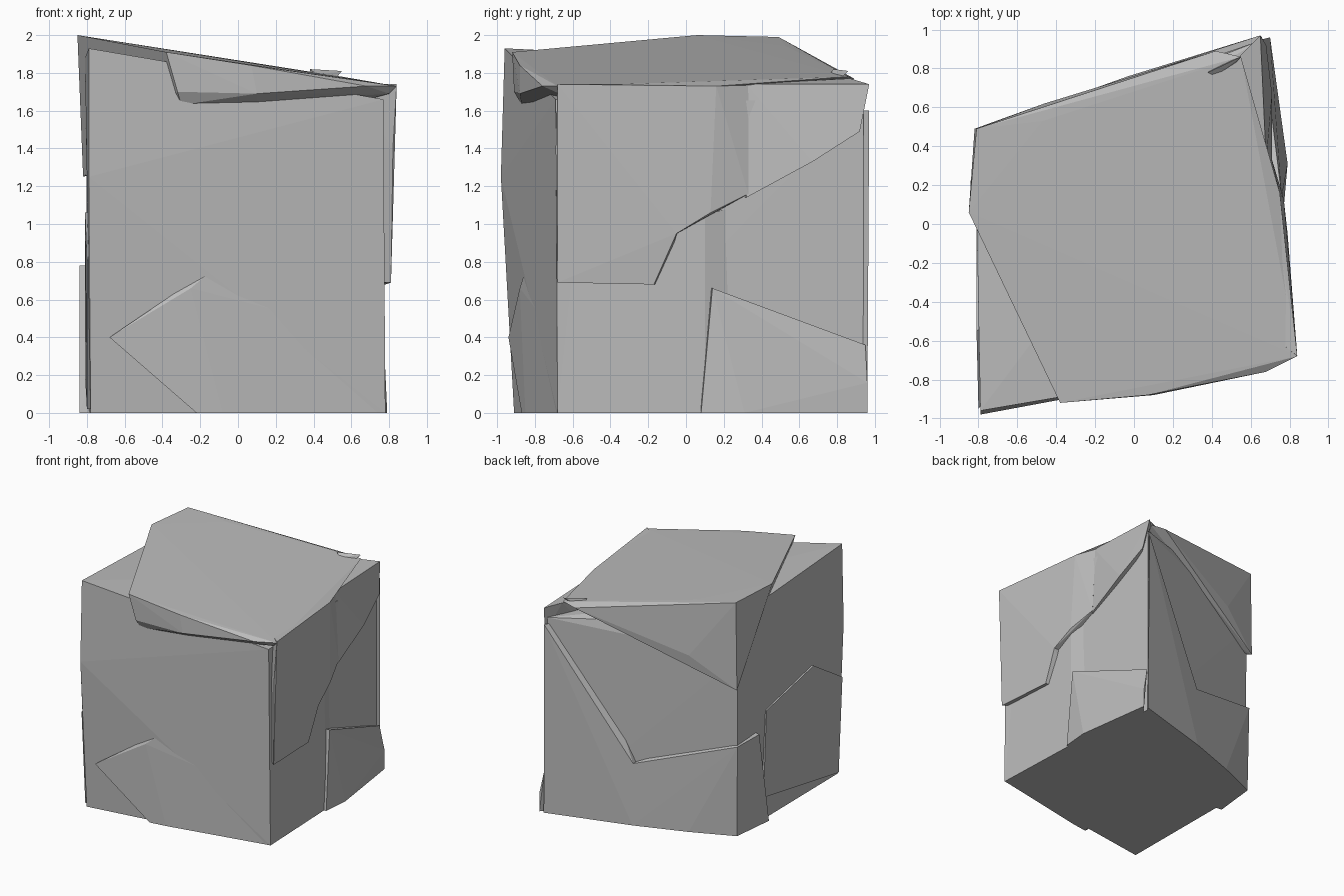
import bpy
import bmesh
from mathutils import Vector

default_cube = bpy.data.objects.get("Cube")
if default_cube:
    bpy.data.objects.remove(default_cube, do_unlink=True)

# One plain stone colour
stone = bpy.data.materials.new("stone_grey")
stone.use_nodes = True
grey = (.5, .5, .5, 1)
stone.diffuse_color = grey
stone.node_tree.nodes["Principled BSDF"].inputs["Base Color"].default_value = grey


def chunk(name, corners, root=None):
    """Flat-faced convex piece of rock around the corners.
    With a root factor, the corners are repeated nearer the central axis,
    so that a surface plate is anchored inside the core."""
    points = [Vector(corner) for corner in corners]
    if root:
        points += [Vector((p.x * root, p.y * root, p.z)) for p in points]
    bm = bmesh.new()
    for point in points:
        bm.verts.new(point)
    hull = bmesh.ops.convex_hull(bm, input=bm.verts[:])
    unused = {g for g in hull["geom_interior"] + hull["geom_unused"]
              if isinstance(g, bmesh.types.BMVert)}
    bmesh.ops.delete(bm, geom=list(unused), context="VERTS")
    bmesh.ops.recalc_face_normals(bm, faces=bm.faces[:])
    mesh = bpy.data.meshes.new(name)
    bm.to_mesh(mesh)
    bm.free()
    mesh.materials.append(stone)
    rock = bpy.data.objects.new(name, mesh)
    bpy.context.collection.objects.link(rock)
    return rock


# Main body: the recessed surfaces between the split plates
chunk("core_block", [
    (-.78, -.91, 0), (.78, -.68, 0), (.64, .94, 0), (-.79, .44, 0),
    (-.79, -.94, .6), (-.79, -.98, 1.25), (-.79, -.96, 1.93), (-.38, -.89, 1.86),
    (.77, -.68, .7), (.77, -.69, 1.66),
    (.64, .94, 1.65), (-.8, .45, 1.5), (-.81, .06, 1.88), (0, .69, 1.7),
])

# Tilted cap that overhangs the front and runs down the rear corner
chunk("cap_slab", [
    (-.85, .06, 2), (-.81, .49, 1.99), (-.47, .53, 1.94), (.55, .86, 1.78),
    (.68, .33, 1.74), (.75, .16, 1.73), (.84, -.68, 1.73), (.68, -.76, 1.73),
    (.07, -.88, 1.84), (-.38, -.92, 1.91),
    (-.32, -.91, 1.7), (.1, -.88, 1.69), (-.3, -.87, 1.63), (.1, -.8, 1.64),
    (.8, -.67, 1.69), (-.82, .49, 1.25), (-.46, .62, 1.5), (.42, .89, 1.77),
])

# Plates split off the right-hand side
chunk("side_plate_front", [
    (.84, -.68, 1.74), (.82, -.69, 1.4), (.81, -.68, .69), (.8, -.42, .78),
    (.78, -.17, .68), (.79, -.05, .95),
], root=.7)
chunk("side_plate_middle", [
    (.84, -.68, 1.74), (.79, -.05, .95), (.77, .13, 1.06),
    (.75, .16, 1.73), (.68, .33, 1.74), (.71, .33, 1.16),
], root=.7)
chunk("side_plate_rear", [
    (.71, .32, 1.14), (.71, .67, 1.33), (.68, .92, 1.49),
    (.65, .97, 1.74), (.68, .32, 1.74), (.55, .87, 1.77),
], root=.7)
chunk("side_plate_base", [
    (.78, -.68, 0), (.77, -.68, .9), (.75, .1, 0), (.74, .1, 1.05),
    (.67, .3, 0), (.67, .3, 1.1),
], root=.7)
chunk("side_plate_low", [
    (.77, .08, 0), (.79, .31, 0), (.7, .96, 0), (.7, .96, .16),
    (.76, .14, .66), (.73, .31, .58), (.66, .95, .36),
], root=.7)

# Plates along the back, meeting in a shallow V
chunk("back_plate_left", [
    (-.8, .46, 0), (-.81, .47, .76), (-.84, .22, .78), (-.84, .09, 0),
    (-.03, .75, .52), (-.03, .76, 0), (-.45, .61, 0),
], root=.7)
chunk("back_plate_right", [
    (-.03, .76, 0), (-.03, .75, .52), (.65, .97, 1.6), (.66, .96, 0),
], root=.7)

# Thin plate on the left-hand side
chunk("left_plate", [
    (-.8, -.95, .81), (-.81, -.55, 1.06), (-.81, .08, .92),
    (-.81, .12, .2), (-.8, -.9, .02),
], root=.7)

# Cracked plate low on the front
chunk("front_plate", [
    (-.68, -.94, .4), (-.22, -.87, 0), (-.08, -.85, 0), (-.25, -.88, .66),
    (-.06, -.83, .82), (.77, -.68, 0), (.76, -.68, .4),
], root=.7)

# Loose flake on the top rear edge
chunk("top_flake", [
    (.55, .86, 1.81), (.42, .76, 1.79), (.38, .78, 1.82), (.5, .8, 1.75), (.4, .8, 1.75),
])
